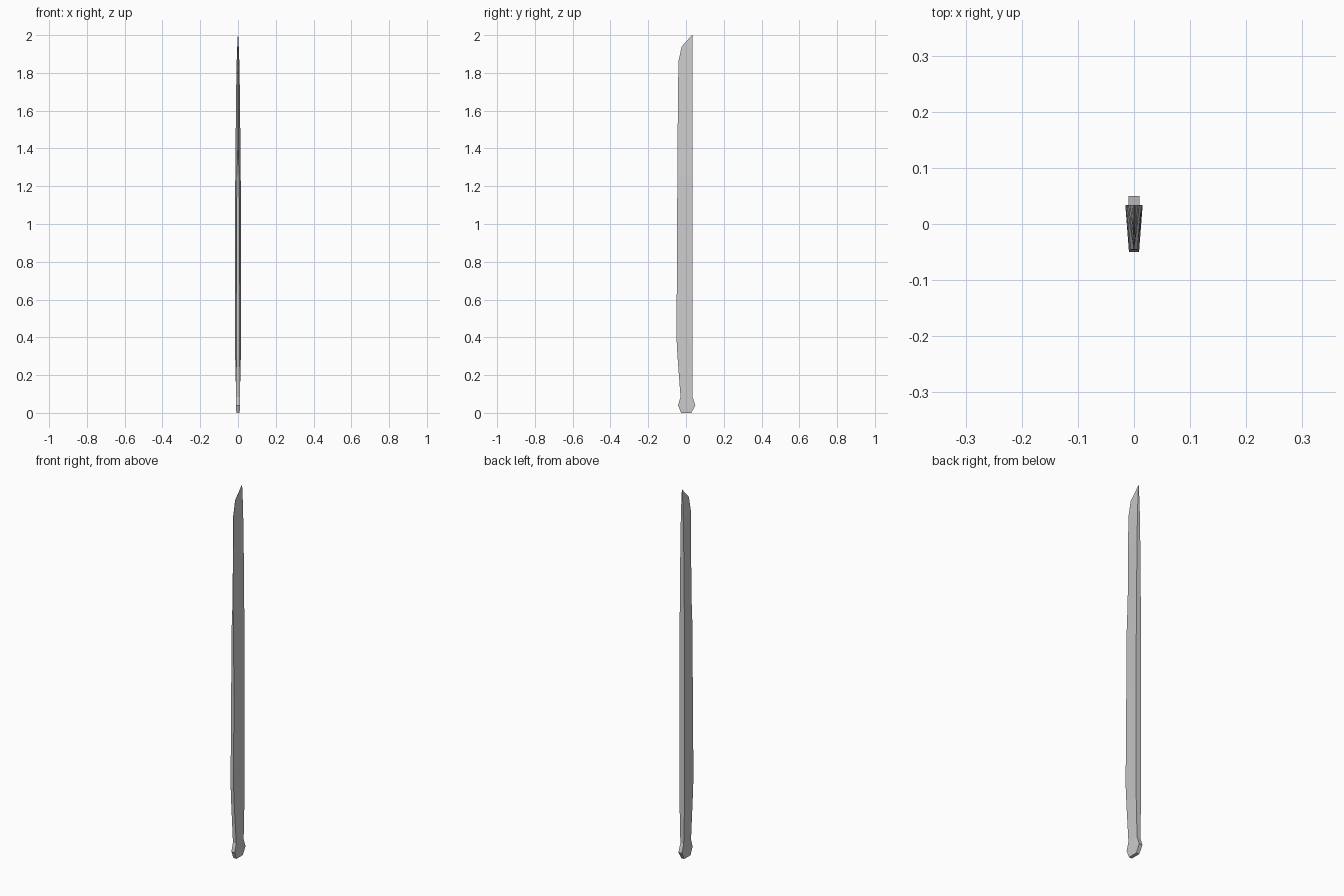
import bpy, bmesh

# Sections: z, front y, back y, front half-thickness, back half-thickness
sections = [
    (0.00, -0.026, 0.028, 0.009, 0.009),
    (0.04, -0.042, 0.050, 0.010, 0.010),
    (0.085, -0.029, 0.034, 0.010, 0.010),
    (0.30, -0.045, 0.034, 0.009, 0.015),
    (0.39, -0.050, 0.034, 0.009, 0.0155),
    (0.49, -0.050, 0.034, 0.009, 0.0155),
    (0.90, -0.047, 0.034, 0.008, 0.0155),
    (1.25, -0.046, 0.034, 0.006, 0.0145),
    (1.40, -0.045, 0.034, 0.001, 0.013),
    (1.70, -0.042, 0.034, 0.001, 0.010),
    (1.86, -0.040, 0.034, 0.001, 0.007),
    (1.94, -0.023, 0.034, 0.001, 0.004),
    (2.00, 0.032, 0.034, 0.0005, 0.001),
]

# Blade with flared root: wedge-shaped loft with a thick back and thin edge
bm = bmesh.new()
rings = []
for z, yf, yb, tf, tb in sections:
    corners = [(-tf, yf), (tf, yf), (tb, yb), (-tb, yb)]
    rings.append([bm.verts.new((x, y, z)) for x, y in corners])
for lower, upper in zip(rings, rings[1:]):
    for i in range(4):
        j = (i + 1) % 4
        bm.faces.new((lower[i], lower[j], upper[j], upper[i]))

# Root and tip caps
bm.faces.new(rings[0][::-1])
bm.faces.new(rings[-1])
bmesh.ops.recalc_face_normals(bm, faces=bm.faces[:])

mesh = bpy.data.meshes.new("blade")
bm.to_mesh(mesh)
bm.free()
blade = bpy.data.objects.new("blade", mesh)
bpy.context.collection.objects.link(blade)
